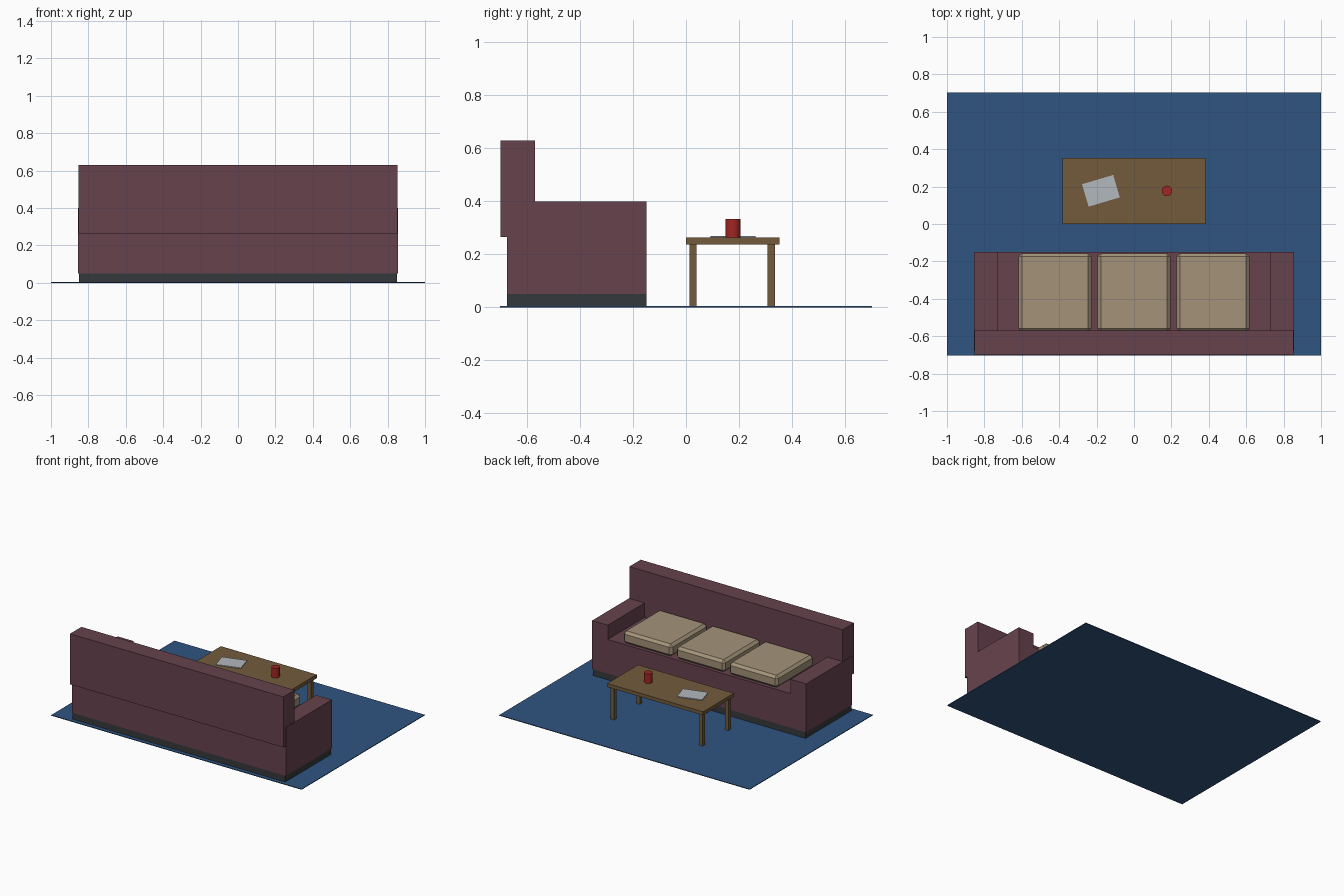
import bpy, bmesh
from math import radians

if "Cube" in bpy.data.objects:
    bpy.data.objects.remove(bpy.data.objects["Cube"])


def material(name, rgb):
    m = bpy.data.materials.new(name)
    m.diffuse_color = (*rgb, 1)
    m.use_nodes = True
    m.node_tree.nodes["Principled BSDF"].inputs["Base Color"].default_value = m.diffuse_color
    return m


def finish(name, bm, mat):
    bmesh.ops.recalc_face_normals(bm, faces=bm.faces)
    me = bpy.data.meshes.new(name)
    bm.to_mesh(me)
    bm.free()
    me.materials.append(mat)
    ob = bpy.data.objects.new(name, me)
    bpy.context.collection.objects.link(ob)
    return ob


def box(name, x, y, z, mat, bevel=0):
    """Box from (min, max) ranges, placed with its origin at the centre."""
    bm = bmesh.new()
    bmesh.ops.create_cube(bm, size=1)
    bmesh.ops.scale(bm, vec=[r[1] - r[0] for r in (x, y, z)], verts=bm.verts)
    if bevel:
        bmesh.ops.bevel(bm, geom=bm.edges[:], offset=bevel, segments=1,
                        affect='EDGES', profile=0.5)
    ob = finish(name, bm, mat)
    ob.location = [(r[0] + r[1]) / 2 for r in (x, y, z)]
    return ob


blue = material("rug_blue", (0.028, 0.09, 0.22))
plum = material("plum_fabric", (0.135, 0.055, 0.075))
dark = material("dark_base", (0.035, 0.04, 0.045))
beige = material("beige_fabric", (0.37, 0.29, 0.19))
wood = material("wood", (0.17, 0.105, 0.045))
red = material("red_glaze", (0.35, 0.02, 0.018))
white = material("paper", (0.45, 0.48, 0.51))

# Rug
box("rug", (-1, 1), (-0.703, 0.703), (0, 0.005), blue)

# Sofa plinth
box("sofa_plinth", (-0.85, 0.85), (-0.675, -0.15), (0.004, 0.05), dark)

# Sofa body: U-shaped front profile (seat and arms) extruded in depth
half = [(0.855, 0.05), (0.855, 0.4), (0.73, 0.4), (0.73, 0.297)]
profile = half + [(-x, z) for x, z in reversed(half)]
bm = bmesh.new()
face = bm.faces.new([bm.verts.new((x, -0.675, z)) for x, z in profile])
ext = bmesh.ops.extrude_face_region(bm, geom=[face])
bmesh.ops.translate(bm, vec=(0, 0.525, 0),
                    verts=[v for v in ext["geom"] if isinstance(v, bmesh.types.BMVert)])
finish("sofa_body", bm, plum)

# Backrest, overhanging the body slightly at the rear
box("sofa_backrest", (-0.852, 0.852), (-0.7, -0.57), (0.265, 0.63), plum)

# Three seat cushions
for i in (-1, 0, 1):
    c = i * 0.423
    box(f"seat_cushion_{i + 2}", (c - 0.195, c + 0.195), (-0.577, -0.157),
        (0.297, 0.385), beige, 0.018)

# Coffee table
box("table_top", (-0.383, 0.383), (0, 0.352), (0.238, 0.264), wood)
for sx in (-1, 1):
    for cy in (0.027, 0.322):
        cx = sx * 0.354
        box("table_leg", (cx - 0.0135, cx + 0.0135), (cy - 0.0135, cy + 0.0135),
            (0.004, 0.238), wood)

# Sheet of paper
sheet = box("paper_sheet", (-0.264, -0.09), (0.115, 0.24), (0.264, 0.269), white)
sheet.rotation_euler.z = radians(16.5)

# Mug
bm = bmesh.new()
bmesh.ops.create_cone(bm, cap_ends=True, segments=16, radius1=0.028, radius2=0.028, depth=0.069)
mug = finish("mug", bm, red)
mug.location = (0.176, 0.177, 0.2985)
bpy.context.view_layer.objects.active = mug
mug.select_set(True)
bpy.ops.object.shade_smooth_by_angle()
